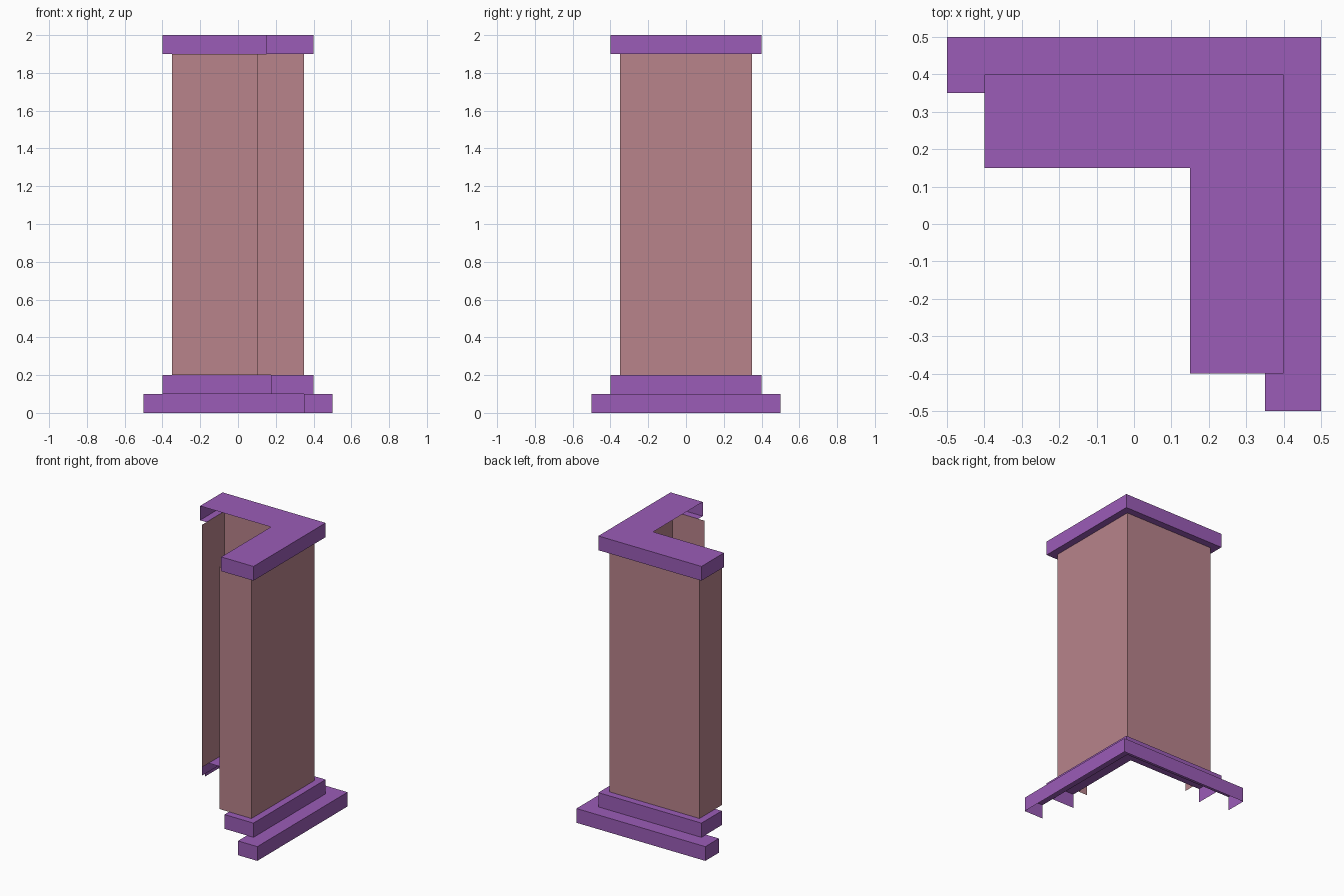
import bpy
import bmesh

cube = bpy.data.objects.get("Cube")
if cube:
    bpy.data.objects.remove(cube, do_unlink=True)


def make_material(name, color):
    mat = bpy.data.materials.new(name)
    mat.use_nodes = True
    mat.diffuse_color = color
    mat.node_tree.nodes["Principled BSDF"].inputs["Base Color"].default_value = color
    return mat


purple = make_material("purple_trim", (0.328, 0.107, 0.474, 1))
rose = make_material("dusty_rose", (0.479, 0.227, 0.258, 1))


def outer_path(reach, inner):
    """Outside of an L, from one leg's inner corner round to the other's."""
    return [(-reach, inner), (-reach, reach), (reach, reach),
            (reach, -reach), (inner, -reach)]


def corner_shell(name, mat, reach, inner, z0, z1, top=True, lip=None):
    """Open L-shaped shell: outer walls, optional top and underside lip."""
    bm = bmesh.new()
    path = outer_path(reach, inner)
    low = [bm.verts.new((x, y, z0)) for x, y in path]
    high = [bm.verts.new((x, y, z1)) for x, y in path]
    for i in range(len(path) - 1):
        bm.faces.new((low[i + 1], low[i], high[i], high[i + 1]))
    if top:
        elbow = bm.verts.new((inner, inner, z1))
        bm.faces.new([elbow] + high[::-1])
    if lip is not None:
        rim = [bm.verts.new((x, y, z0)) for x, y in outer_path(lip, inner)]
        for i in range(len(path) - 1):
            bm.faces.new((low[i], low[i + 1], rim[i + 1], rim[i]))
    mesh = bpy.data.meshes.new(name)
    bm.to_mesh(mesh)
    bm.free()
    mesh.materials.append(mat)
    obj = bpy.data.objects.new(name, mesh)
    bpy.context.collection.objects.link(obj)
    return obj


# Stepped base
corner_shell("base_lower_step", purple, 0.5, 0.35, 0.0, 0.1)
corner_shell("base_upper_step", purple, 0.4, 0.175, 0.1, 0.2)
# Corner pillar walls
corner_shell("pillar_walls", rose, 0.35, 0.1, 0.2, 1.9, top=False)
# Overhanging cap
corner_shell("pillar_cap", purple, 0.4, 0.15, 1.9, 2.0, lip=0.35)
